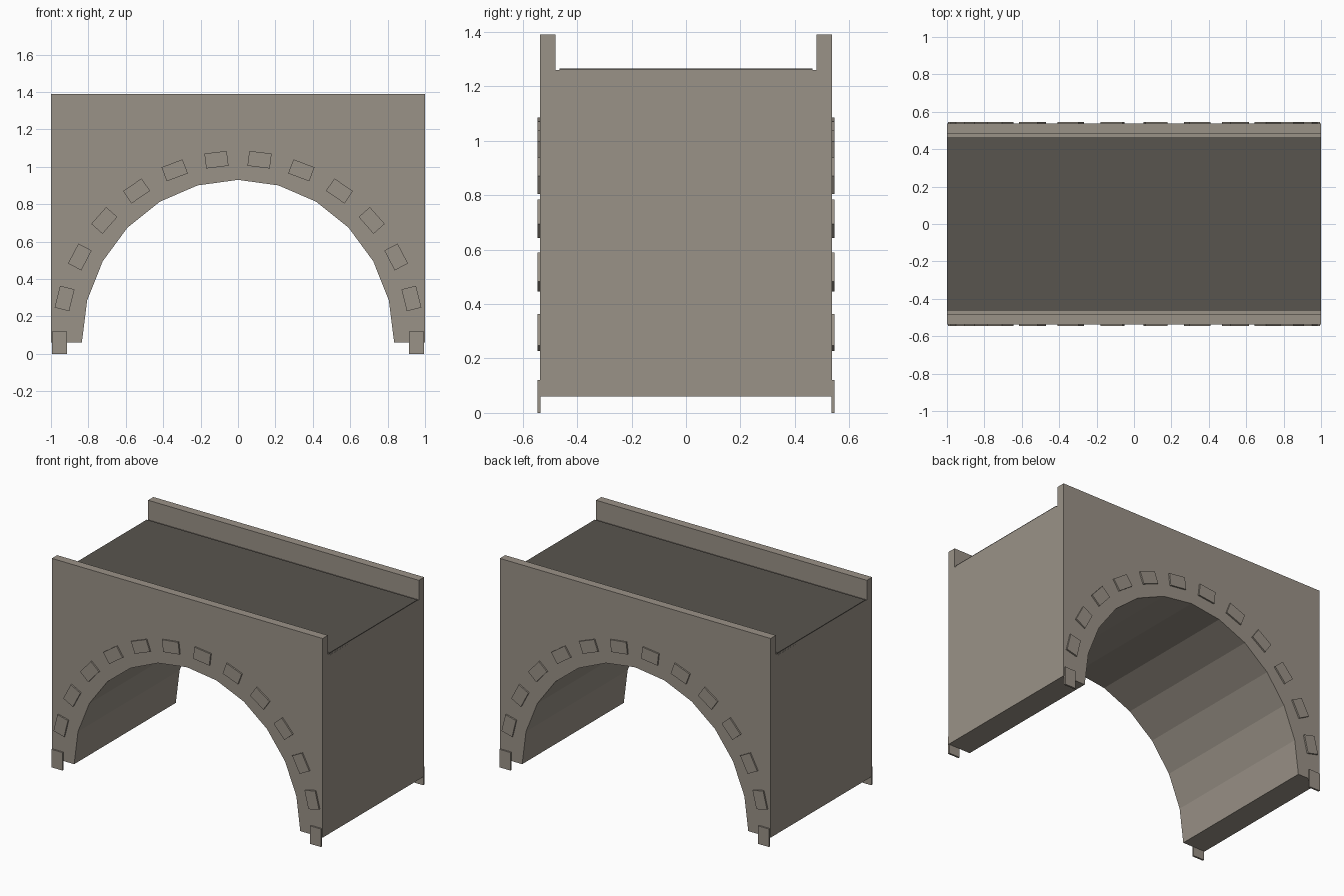
import bpy
import bmesh
from math import cos, sin, pi
from mathutils import Matrix, Vector

cube = bpy.data.objects.get("Cube")
if cube:
    bpy.data.objects.remove(cube, do_unlink=True)

HALF_DEPTH = 0.536
BASE, DECK, TOP = 0.06, 1.26, 1.39
ARCH_STEPS, STONES = 12, 14


def material(name, rgb):
    mat = bpy.data.materials.new(name)
    mat.use_nodes = True
    mat.diffuse_color = (*rgb, 1)
    mat.node_tree.nodes["Principled BSDF"].inputs["Base Color"].default_value = (*rgb, 1)
    return mat


def add_object(name, bm, mat):
    bmesh.ops.recalc_face_normals(bm, faces=bm.faces)
    mesh = bpy.data.meshes.new(name)
    bm.to_mesh(mesh)
    bm.free()
    mesh.materials.append(mat)
    obj = bpy.data.objects.new(name, mesh)
    bpy.context.collection.objects.link(obj)
    return obj


def box(name, size, centre, mat, angle=0):
    bm = bmesh.new()
    matrix = (Matrix.Translation(centre) @ Matrix.Rotation(-angle, 4, 'Y')
              @ Matrix.Diagonal((*size, 1)))
    bmesh.ops.create_cube(bm, size=1, matrix=matrix)
    return add_object(name, bm, mat)


stone = material("warm grey stone", (0.323, 0.287, 0.242))
road = material("dark road", (0.098, 0.089, 0.077))

# Bridge body: arched profile extruded through the full depth
profile = [(-1, BASE), (-1, TOP), (1, TOP), (1, BASE)]
for i in range(ARCH_STEPS + 1):
    a = pi * i / ARCH_STEPS
    profile.append((0.835 * cos(a), BASE + 0.87 * sin(a)))
bm = bmesh.new()
face = bm.faces.new([bm.verts.new((x, -HALF_DEPTH, z)) for x, z in profile])
extruded = bmesh.ops.extrude_face_region(bm, geom=[face])["geom"]
bmesh.ops.translate(bm, vec=Vector((0, 2 * HALF_DEPTH, 0)),
                    verts=[v for v in extruded if isinstance(v, bmesh.types.BMVert)])
body = add_object("arched_bridge_body", bm, stone)

# Trough between the two parapets
cutter = box("trough_cutter", (2.4, 0.96, 0.4), (0, 0, DECK + 0.2), stone)
cutter.hide_render = True
cut = body.modifiers.new("trough", 'BOOLEAN')
cut.operation = 'DIFFERENCE'
cut.solver = 'EXACT'
cut.object = cutter
bpy.context.view_layer.objects.active = body
bpy.ops.object.modifier_apply(modifier=cut.name)
bpy.data.objects.remove(cutter, do_unlink=True)

# Road surface
box("road_surface", (2, 0.93, 0.02), (0, 0, DECK - 0.004), road)

# Raised arch stones on both faces
for label, side in (("front", -1), ("back", 1)):
    for i in range(STONES):
        a = pi * i / (STONES - 1)
        centre = (0.955 * cos(a), side * (HALF_DEPTH + 0.004), BASE + 0.985 * sin(a))
        box(f"{label}_arch_stone_{i + 1}", (0.08, 0.012, 0.12), centre, stone, a)
